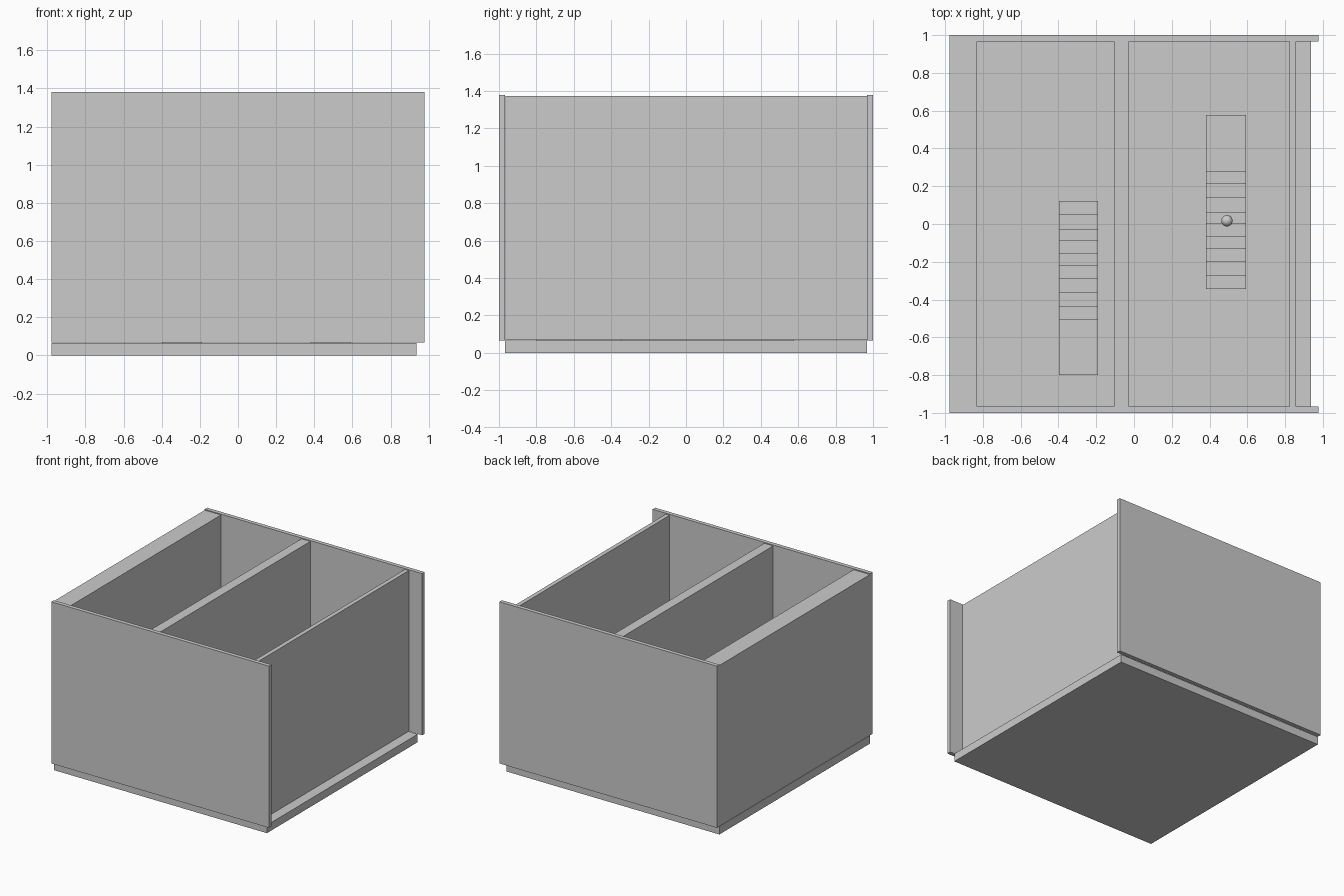
import bpy, bmesh

if "Cube" in bpy.data.objects:
    bpy.data.objects.remove(bpy.data.objects["Cube"])


def box(name, x0, x1, y0, y1, z0, z1):
    bm = bmesh.new()
    bmesh.ops.create_cube(bm, size=1)
    for v in bm.verts:
        v.co = ((x0 + x1) / 2 + v.co.x * (x1 - x0),
                (y0 + y1) / 2 + v.co.y * (y1 - y0),
                (z0 + z1) / 2 + v.co.z * (z1 - z0))
    return finish(name, bm)


def finish(name, bm):
    bmesh.ops.recalc_face_normals(bm, faces=bm.faces)
    mesh = bpy.data.meshes.new(name)
    bm.to_mesh(mesh)
    bm.free()
    obj = bpy.data.objects.new(name, mesh)
    bpy.context.collection.objects.link(obj)
    return obj


FLOOR, RISE = 0.065, 0.06


def staircase(name, x0, x1, edges, landing_end):
    # Stepped side profile, extruded across the stair width
    profile = [(edges[0], FLOOR)]
    ends = edges[1:] + [landing_end]
    for i, (a, b) in enumerate(zip(edges, ends)):
        z = FLOOR + (i + 1) * RISE
        profile += [(a, z), (b, z)]
    profile.append((landing_end, FLOOR))
    bm = bmesh.new()
    face = bm.faces.new([bm.verts.new((x0, y, z)) for y, z in profile])
    ext = bmesh.ops.extrude_face_region(bm, geom=[face])
    verts = [g for g in ext["geom"] if isinstance(g, bmesh.types.BMVert)]
    bmesh.ops.translate(bm, verts=verts, vec=(x1 - x0, 0, 0))
    return finish(name, bm)


# Base slab
box("floor", -0.977, 0.937, -0.967, 0.967, 0, FLOOR)

# Front and back panels
box("front_wall", -0.977, 0.977, -1.0, -0.967, 0.067, 1.38)
box("back_wall", -0.977, 0.977, 0.967, 1.0, 0.067, 1.38)

# Thick left wall, middle divider, thin right wall
for name, x0, x1 in (("left_wall", -0.977, -0.83),
                     ("middle_wall", -0.107, -0.027),
                     ("right_wall", 0.823, 0.858)):
    box(name, x0, x1, -0.965, 0.967, 0.068, 1.373)

# Two flights of stairs running in opposite directions
staircase("left_stairs", -0.398, -0.19,
          [0.122, 0.05, -0.027, -0.088, -0.153, -0.22, -0.285, -0.36, -0.433, -0.502], -0.8)
staircase("right_stairs", 0.38, 0.593,
          [-0.345, -0.273, -0.2, -0.13, -0.068, 0.0, 0.06, 0.138, 0.212, 0.277], 0.577)

# Small ball resting on a step
bpy.ops.mesh.primitive_uv_sphere_add(segments=32, ring_count=16, radius=0.03,
                                     location=(0.492, 0.017, FLOOR + 6 * RISE + 0.03))
ball = bpy.context.object
ball.name = "ball"
bpy.ops.object.shade_smooth_by_angle()
